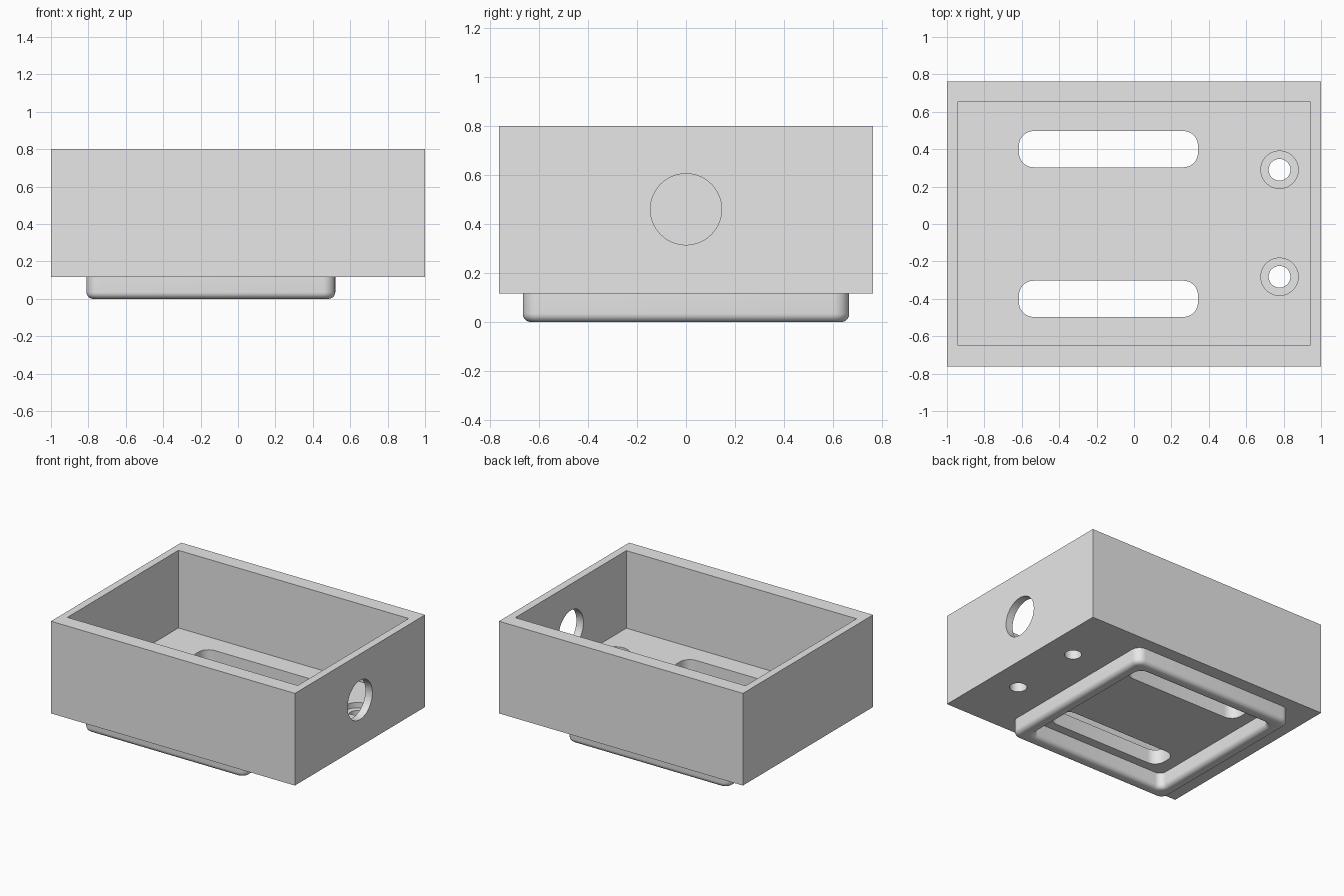
import bpy, bmesh
from math import sin, cos, pi

if "Cube" in bpy.data.objects:
    bpy.data.objects.remove(bpy.data.objects["Cube"], do_unlink=True)

GREY = (0.8, 0.8, 0.8, 1)
grey = bpy.data.materials.new("plain grey")
grey.use_nodes = True
grey.diffuse_color = GREY
grey.node_tree.nodes["Principled BSDF"].inputs["Base Color"].default_value = GREY


def add_object(name, bm):
    bmesh.ops.recalc_face_normals(bm, faces=bm.faces)
    mesh = bpy.data.meshes.new(name)
    bm.to_mesh(mesh)
    bm.free()
    mesh.materials.append(grey)
    ob = bpy.data.objects.new(name, mesh)
    bpy.context.collection.objects.link(ob)
    return ob


def rounded_rect(x0, x1, y0, y1, r, steps=8):
    """Outline points, anticlockwise, with arcs at the corners."""
    corners = [(x1 - r, y1 - r), (x0 + r, y1 - r), (x0 + r, y0 + r), (x1 - r, y0 + r)]
    return [(cx + r * cos((q + s / steps) * pi / 2), cy + r * sin((q + s / steps) * pi / 2))
            for q, (cx, cy) in enumerate(corners) for s in range(steps + 1)]


def circle(cx, cy, r, n=64):
    return [(cx + r * cos(2 * pi * i / n), cy + r * sin(2 * pi * i / n)) for i in range(n)]


def prism(name, outline, z0, z1):
    bm = bmesh.new()
    base = bm.faces.new([bm.verts.new((x, y, z0)) for x, y in outline])
    top = bmesh.ops.extrude_face_region(bm, geom=[base])["geom"]
    bmesh.ops.translate(bm, vec=(0, 0, z1 - z0),
                        verts=[v for v in top if isinstance(v, bmesh.types.BMVert)])
    return add_object(name, bm)


def block(x0, x1, y0, y1):
    return [(x0, y0), (x1, y0), (x1, y1), (x0, y1)]


def smooth(ob):
    bpy.ops.object.select_all(action="DESELECT")
    ob.select_set(True)
    bpy.context.view_layer.objects.active = ob
    bpy.ops.object.shade_smooth_by_angle(angle=pi / 6)


def cut(target, cutter):
    mod = target.modifiers.new(cutter.name, "BOOLEAN")
    mod.operation, mod.solver, mod.object = "DIFFERENCE", "EXACT", cutter
    bpy.context.view_layer.objects.active = target
    bpy.ops.object.modifier_apply(modifier=mod.name)
    bpy.data.objects.remove(cutter, do_unlink=True)


BASE, FLOOR, TOP = 0.117, 0.225, 0.8

# Open-topped tray
tray = prism("tray", block(-1, 1, -0.762, 0.762), BASE, TOP)
cut(tray, prism("cavity", block(-0.945, 0.943, -0.648, 0.652), FLOOR, TOP + 0.1))

# Paired floor slots and counterbored screw holes
for side in (-1, 1):
    y = 0.4 * side
    cut(tray, prism("slot", rounded_rect(-0.615, 0.342, y - 0.097, y + 0.097, 0.078), 0, 0.4))
    y = 0.286 * side + 0.004
    cut(tray, prism("screw_hole", circle(0.778, y, 0.058), 0, 0.4))
    cut(tray, prism("counterbore", circle(0.778, y, 0.1), FLOOR - 0.04, 0.4))

# Round cable opening through the left wall
opening = prism("cable_opening", circle(0, 0, 0.145), -0.15, 0.15)
opening.rotation_euler = (0, pi / 2, 0)
opening.location = (1, 0, 0.46)
bpy.context.view_layer.update()
cut(tray, opening)
smooth(tray)

# Rounded rim under the tray: a filleted section swept round a rectangle
WIDTH, FILLET, STEPS = 0.1, 0.035, 6
arc = [(FILLET * (1 - cos(a)), FILLET * (1 - sin(a)))
       for a in (i * pi / 2 / STEPS for i in range(STEPS + 1))]
section = [(0, BASE + 0.01)] + arc
section += [(WIDTH - o, z) for o, z in reversed(section)]
bm = bmesh.new()
loops = []
for i, (o, z) in enumerate(section):
    radius = 0.065 - o if i < len(section) // 2 else 0.05 + WIDTH - o
    outline = rounded_rect(-0.81 + o, 0.52 - o, -0.665 + o, 0.665 - o, radius)
    loops.append([bm.verts.new((x, y, z)) for x, y in outline])
for a, b in zip(loops, loops[1:] + loops[:1]):
    for i in range(len(a)):
        j = (i + 1) % len(a)
        bm.faces.new((a[i], a[j], b[j], b[i]))
smooth(add_object("base_rim", bm))
